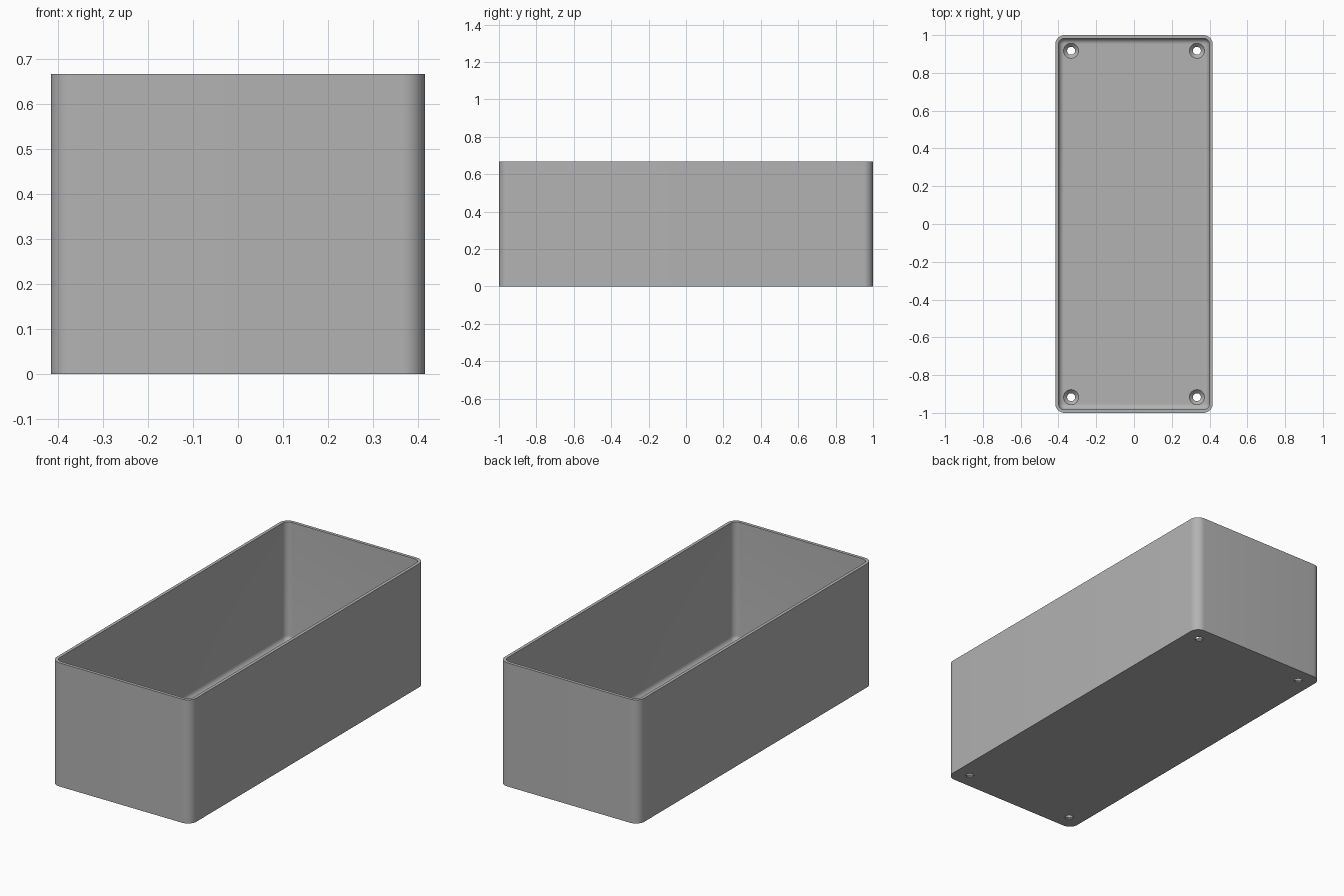
import bpy, bmesh
from math import sin, cos, pi, radians

if "Cube" in bpy.data.objects:
    bpy.data.objects.remove(bpy.data.objects["Cube"], do_unlink=True)

HX, HY, H = 0.4167, 1.0, 0.667      # half width, half length, height
R, WALL, FLOOR, FILLET = 0.05, 0.017, 0.025, 0.03

grey = bpy.data.materials.new("plain grey")
grey.use_nodes = True
color = (0.45, 0.45, 0.45, 1)
grey.diffuse_color = color
grey.node_tree.nodes["Principled BSDF"].inputs["Base Color"].default_value = color


def make_object(name, bm):
    bmesh.ops.recalc_face_normals(bm, faces=bm.faces)
    mesh = bpy.data.meshes.new(name)
    bm.to_mesh(mesh)
    bm.free()
    mesh.materials.append(grey)
    obj = bpy.data.objects.new(name, mesh)
    bpy.context.collection.objects.link(obj)
    return obj


def rounded_loop(bm, inset, z, steps=10):
    """Ring of vertices around a rounded rectangle, moved inwards by inset."""
    r = max(R - inset, 0.004)
    cx, cy = HX - inset - r, HY - inset - r
    ring = []
    for quarter, (sx, sy) in enumerate([(1, 1), (-1, 1), (-1, -1), (1, -1)]):
        for i in range(steps + 1):
            a = (quarter + i / steps) * pi / 2
            ring.append(bm.verts.new((sx * cx + r * cos(a), sy * cy + r * sin(a), z)))
    return ring


def skin(bm, rings):
    """Bridge successive rings and cap both ends."""
    n = len(rings[0])
    for a, b in zip(rings, rings[1:]):
        for i in range(n):
            j = (i + 1) % n
            bm.faces.new((a[i], a[j], b[j], b[i]))
    bm.faces.new(rings[0][::-1])
    bm.faces.new(rings[-1])


# Open box: outer wall, rim, inner wall, rounded foot and floor
profile = [(0, 0), (0, H), (WALL, H)]
for i in range(9):
    a = i / 8 * pi / 2
    profile.append((WALL + FILLET * (1 - cos(a)), FLOOR + FILLET * (1 - sin(a))))
bm = bmesh.new()
skin(bm, [rounded_loop(bm, inset, z) for inset, z in profile])
box = make_object("open_box", bm)

# Countersunk screw holes in the four floor corners
bm = bmesh.new()
for sx in (-1, 1):
    for sy in (-1, 1):
        rings = []
        for r, z in [(0.021, -0.05), (0.021, 0.006), (0.04, FLOOR), (0.04, 0.08)]:
            rings.append([bm.verts.new((sx * 0.333 + r * cos(k * pi / 16),
                                        sy * 0.917 + r * sin(k * pi / 16), z))
                          for k in range(32)])
        skin(bm, rings)
cutter = make_object("screw_hole_cutter", bm)
cutter.hide_render = True

mod = box.modifiers.new("screw_holes", "BOOLEAN")
mod.operation = "DIFFERENCE"
mod.solver = "EXACT"
mod.object = cutter
bpy.ops.object.select_all(action="DESELECT")
bpy.context.view_layer.objects.active = box
box.select_set(True)
bpy.ops.object.modifier_apply(modifier=mod.name)
bpy.data.objects.remove(cutter, do_unlink=True)
bpy.ops.object.shade_smooth_by_angle(angle=radians(30))
